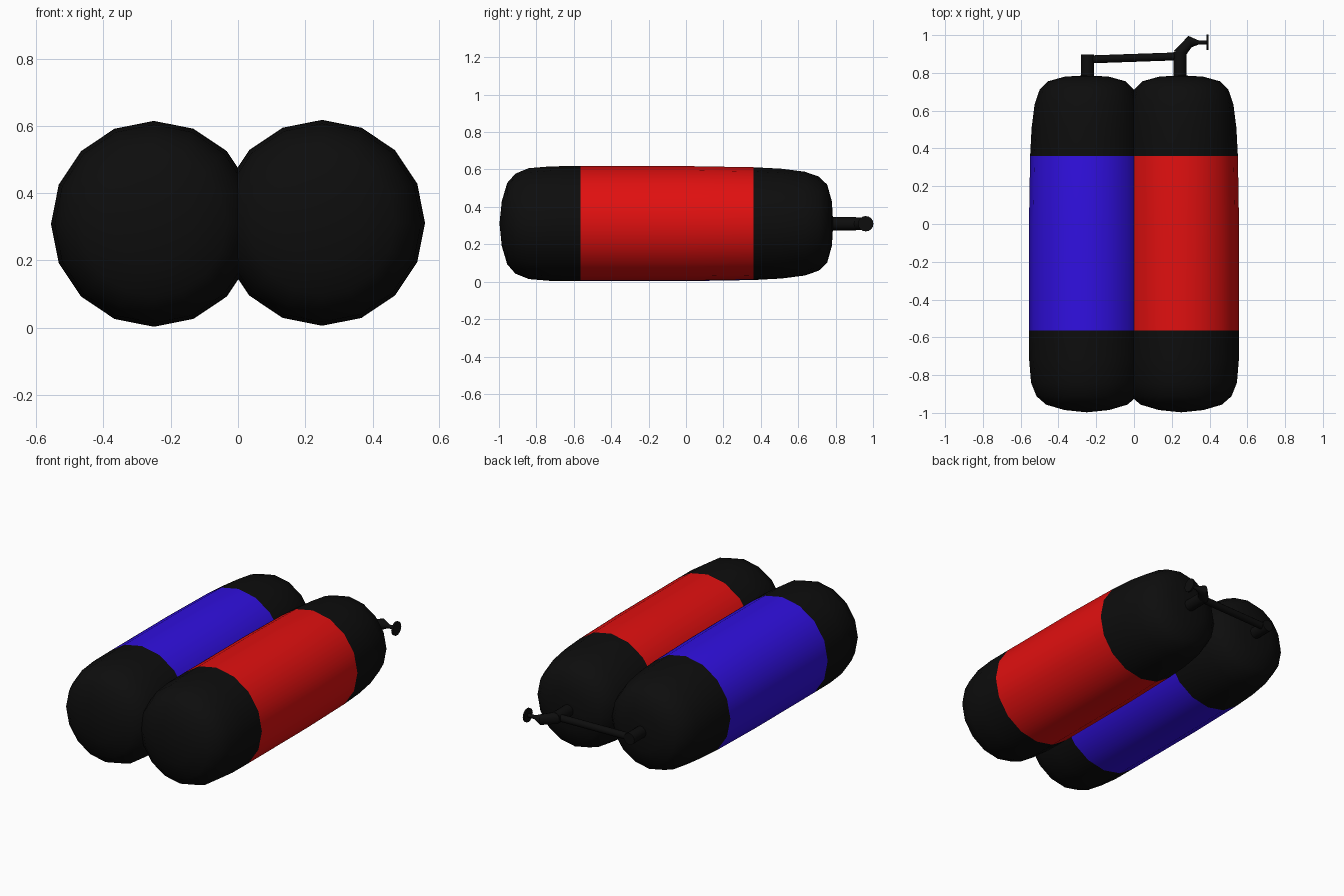
import bpy, bmesh, math
from mathutils import Vector

if "Cube" in bpy.data.objects:
    bpy.data.objects.remove(bpy.data.objects["Cube"])


def material(name, rgb):
    m = bpy.data.materials.new(name)
    m.diffuse_color = (*rgb, 1)
    m.use_nodes = True
    m.node_tree.nodes["Principled BSDF"].inputs["Base Color"].default_value = m.diffuse_color
    return m


BLACK = material("black", (0.004, 0.004, 0.004))
RED = material("red", (0.75, 0.005, 0.005))
BLUE = material("blue", (0.03, 0.005, 0.75))


def loft(name, rings, sides, mats, smooth=60):
    """Skin circular rings (centre, normal, radius, material of the next span); radius 0 is a pole."""
    bm = bmesh.new()
    loops = []
    for c, n, r, _ in rings:
        c, n = Vector(c), Vector(n).normalized()
        u = n.cross(Vector((0, 0, 1))).normalized()
        v = n.cross(u)
        if r == 0:
            loops.append([bm.verts.new(c)] * sides)
        else:
            angles = [2 * math.pi * i / sides for i in range(sides)]
            loops.append([bm.verts.new(c + r * (u * math.cos(a) + v * math.sin(a))) for a in angles])
    for k in range(len(rings) - 1):
        a, b = loops[k], loops[k + 1]
        for i in range(sides):
            j = (i + 1) % sides
            f = bm.faces.new(list(dict.fromkeys((a[i], a[j], b[j], b[i]))))
            f.material_index = rings[k][3]
    for k in (0, -1):
        if rings[k][2] > 0:
            bm.faces.new(loops[k])
    bmesh.ops.recalc_face_normals(bm, faces=bm.faces)
    me = bpy.data.meshes.new(name)
    bm.to_mesh(me)
    bm.free()
    for m in mats:
        me.materials.append(m)
    ob = bpy.data.objects.new(name, me)
    bpy.context.collection.objects.link(ob)
    bpy.ops.object.select_all(action='DESELECT')
    ob.select_set(True)
    bpy.context.view_layer.objects.active = ob
    bpy.ops.object.shade_smooth_by_angle(angle=math.radians(smooth))
    return ob


# Tanks: rounded cylinders along y with a coloured middle band
PROFILE = [(-0.997, 0), (-0.985, 0.118), (-0.956, 0.216), (-0.912, 0.266), (-0.84, 0.295),
           (-0.72, 0.305), (-0.565, 0.306), (0.0, 0.306), (0.36, 0.3), (0.51, 0.292),
           (0.635, 0.276), (0.71, 0.25), (0.755, 0.207), (0.78, 0.117), (0.787, 0)]
for name, x, z, colour in (("left_tank", -0.25, 0.309, BLUE), ("right_tank", 0.25, 0.312, RED)):
    rings = [((x, y, z), (0, 1, 0), r, int(-0.6 < y < 0.3)) for y, r in PROFILE]
    loft(name, rings, 16, [BLACK, colour])

# Outlet stems
Z = 0.31
loft("left_stem", [((-0.246, y, Z), (0, 1, 0), 0.035, 0) for y in (0.74, 0.897)], 16, [BLACK])
loft("right_stem", [((0.243, y, Z), (0, 1, 0), 0.035, 0) for y in (0.74, 0.91)], 16, [BLACK])

# Pipe joining both stems
loft("cross_pipe", [((-0.246, 0.871, Z), (1, 0.04, 0), 0.021, 0),
                    ((0.243, 0.888, Z), (1, 0.04, 0), 0.021, 0)], 12, [BLACK])

# Bent outlet that narrows to the valve spindle
loft("valve_neck", [((0.243, 0.905, Z), (0.3, 1, 0), 0.034, 0),
                    ((0.297, 0.966, Z), (1, 0.3, 0), 0.031, 0),
                    ((0.342, 0.961, Z), (1, 0, 0), 0.011, 0),
                    ((0.388, 0.961, Z), (1, 0, 0), 0.011, 0)], 12, [BLACK], 40)

# Round valve handle
loft("valve_handle", [((x, 0.961, Z), (1, 0, 0), 0.041, 0) for x in (0.385, 0.395)], 16, [BLACK])
